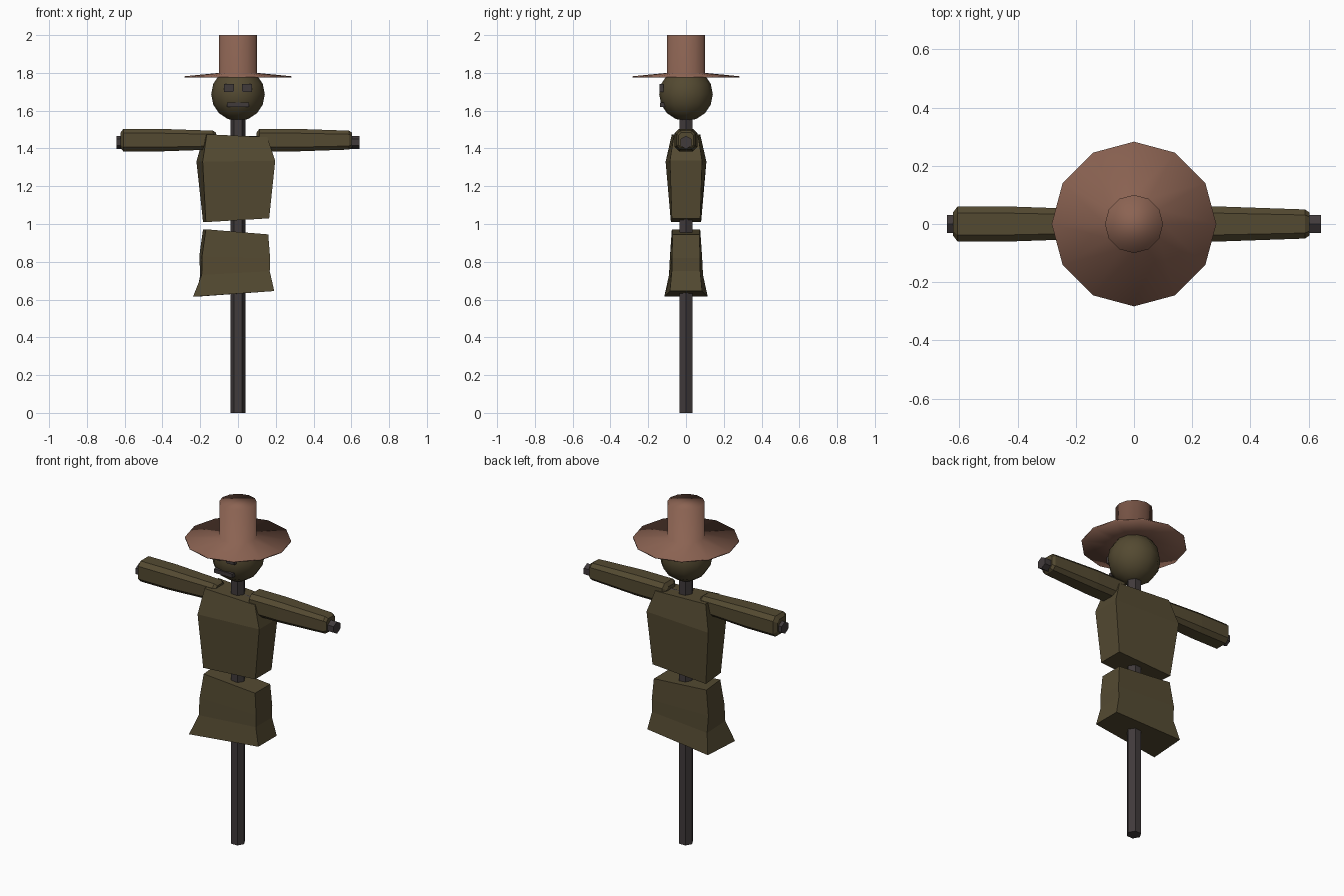
import bpy, bmesh, math
from math import pi, cos, sin

if "Cube" in bpy.data.objects:
    bpy.data.objects.remove(bpy.data.objects["Cube"])


def material(name, rgb):
    m = bpy.data.materials.new(name)
    m.diffuse_color = (*rgb, 1)
    m.use_nodes = True
    m.node_tree.nodes["Principled BSDF"].inputs["Base Color"].default_value = m.diffuse_color
    return m


CLOTH = material("olive cloth", (0.088, 0.068, 0.031))
HAT = material("brown felt", (0.26, 0.125, 0.085))
WOOD = material("dark wood", (0.052, 0.043, 0.044))


def loft(name, rings, mat, smooth=False):
    """Skin a list of equal-length rings and cap both ends."""
    bm = bmesh.new()
    vs = [[bm.verts.new(p) for p in r] for r in rings]
    n = len(vs[0])
    for a, b in zip(vs, vs[1:]):
        for i in range(n):
            j = (i + 1) % n
            bm.faces.new((a[i], a[j], b[j], b[i]))
    bm.faces.new(vs[0][::-1])
    bm.faces.new(vs[-1])
    bmesh.ops.recalc_face_normals(bm, faces=bm.faces)
    for f in bm.faces:
        f.smooth = smooth
    me = bpy.data.meshes.new(name)
    bm.to_mesh(me)
    bm.free()
    me.materials.append(mat)
    ob = bpy.data.objects.new(name, me)
    bpy.context.collection.objects.link(ob)
    return ob


def circle(r, z, n):
    return [(r * cos(2 * pi * i / n), r * sin(2 * pi * i / n), z) for i in range(n)]


def garment(name, rows):
    """Rows: front-left x, back-left x, right x, left y, right y, left z, right z."""
    rings = [[(fl, -yl, zl), (r, -yr, zr), (r, yr, zr), (bl, yl, zl)]
             for fl, bl, r, yl, yr, zl, zr in rows]
    return loft(name, rings, CLOTH)


def box(name, x0, x1, y0, y1, z0, z1, mat):
    return loft(name, [[(x0, y0, z), (x1, y0, z), (x1, y1, z), (x0, y1, z)]
                       for z in (z0, z1)], mat)


# Wooden post and cross beam
loft("post", [circle(0.04, 0, 6), circle(0.04, 1.6, 6)], WOOD)
loft("cross_beam", [[(x, 0.035 * sin(i * pi / 3), 1.432 + 0.035 * cos(i * pi / 3))
                     for i in range(6)] for x in (-0.643, 0.643)], WOOD)

# Shirt body and trouser part: crooked lofted boxes
garment("shirt", [
    (-0.17, -0.185, 0.165, 0.08, 0.075, 1.01, 1.03),
    (-0.187, -0.22, 0.197, 0.108, 0.085, 1.33, 1.335),
    (-0.165, -0.18, 0.155, 0.075, 0.065, 1.475, 1.46)])
garment("trousers", [
    (-0.238, -0.222, 0.192, 0.115, 0.085, 0.615, 0.645),
    (-0.192, -0.2, 0.168, 0.09, 0.075, 0.73, 0.75),
    (-0.19, -0.205, 0.17, 0.085, 0.075, 0.83, 0.82),
    (-0.17, -0.185, 0.16, 0.075, 0.07, 0.972, 0.945)])

# Sleeves: the same chamfered, tapering tube used twice
SLEEVE = [(0, 0.04), (0.015, 0.06), (0.2, 0.06), (0.49, 0.05), (0.505, 0.04)]
for side, x0 in (("left", -0.622), ("right", 0.098)):
    rings = []
    for dx, h in SLEEVE:
        c = h * 0.62
        rings.append([(x0 + dx, y, 1.444 + z) for y, z in
                      ((h, c), (c, h), (-c, h), (-h, c),
                       (-h, -c), (-c, -h), (c, -h), (h, -c))])
    loft(side + "_sleeve", rings, CLOTH)

# Head
bm = bmesh.new()
bmesh.ops.create_uvsphere(bm, u_segments=12, v_segments=8, radius=0.142)
for v in bm.verts:
    v.co.z += 1.687
for f in bm.faces:
    f.smooth = True
me = bpy.data.meshes.new("head")
bm.to_mesh(me)
bm.free()
me.materials.append(CLOTH)
bpy.context.collection.objects.link(bpy.data.objects.new("head", me))

# Face plates
for side, s in (("left", -1), ("right", 1)):
    box(side + "_eye", s * 0.0475 - 0.026, s * 0.0475 + 0.026,
        -0.141, -0.12, 1.70, 1.74, WOOD)
box("mouth", -0.059, 0.059, -0.138, -0.11, 1.62, 1.643, WOOD)

# Hat: brim and crown in one turned profile
loft("hat", [circle(r, z, 12) for r, z in
             ((0.1, 1.786), (0.283, 1.775), (0.283, 1.782), (0.1, 1.8), (0.1, 2.0))],
     HAT, smooth=True)
